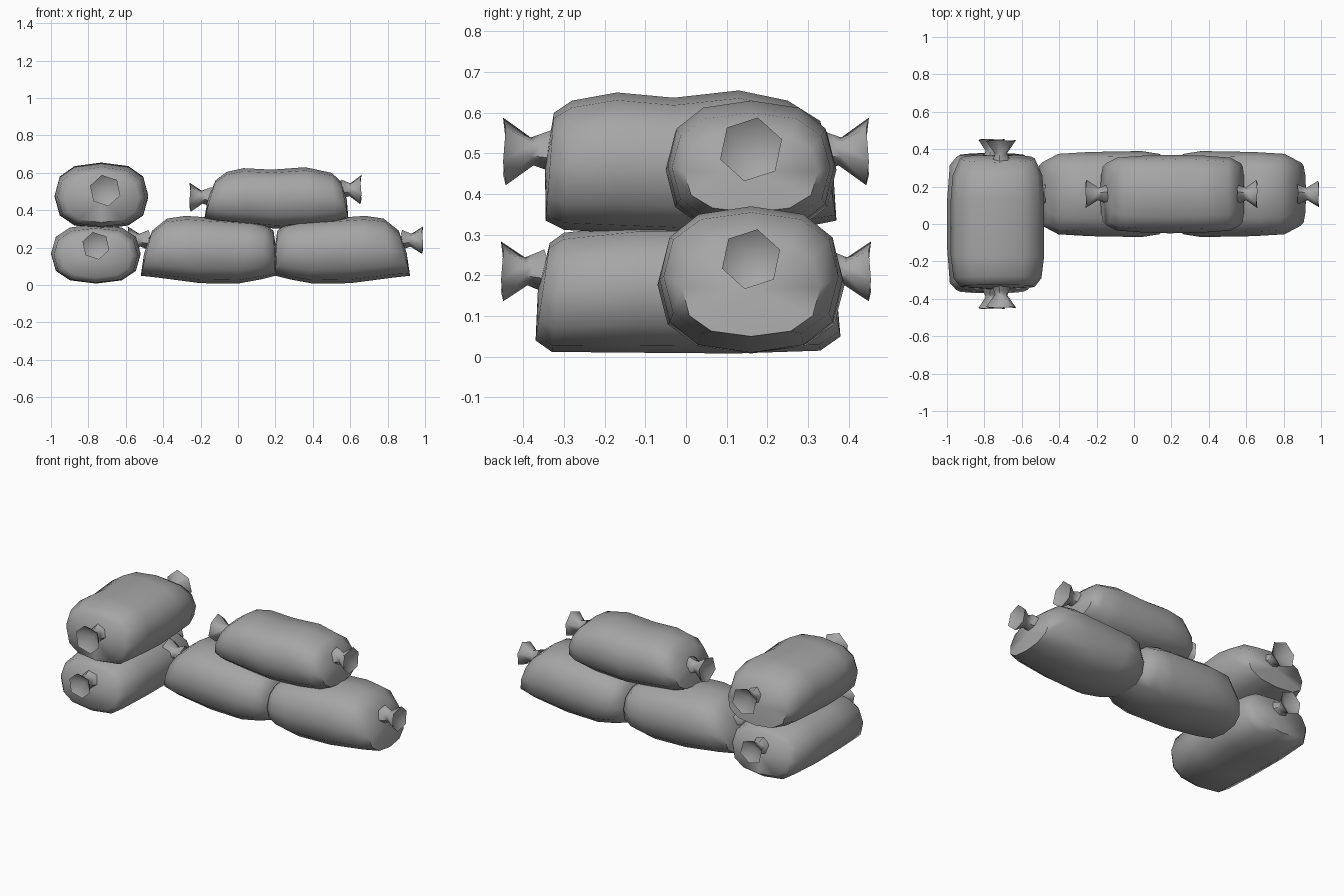
import bpy, bmesh, math
from mathutils import Matrix, Vector

if "Cube" in bpy.data.objects:
    bpy.data.objects.remove(bpy.data.objects["Cube"], do_unlink=True)

cloth = bpy.data.materials.new("grey_cloth")
cloth.use_nodes = True
grey = (0.38, 0.38, 0.38, 1)
cloth.diffuse_color = grey
cloth.node_tree.nodes["Principled BSDF"].inputs["Base Color"].default_value = grey


def finish(bm, name, matrix):
    bm.transform(matrix)
    bmesh.ops.recalc_face_normals(bm, faces=bm.faces)
    mesh = bpy.data.meshes.new(name)
    bm.to_mesh(mesh)
    bm.free()
    mesh.materials.append(cloth)
    ob = bpy.data.objects.new(name, mesh)
    bpy.context.collection.objects.link(ob)
    bpy.ops.object.select_all(action='DESELECT')
    ob.select_set(True)
    bpy.context.view_layer.objects.active = ob
    bpy.ops.object.shade_smooth_by_angle(angle=math.radians(60))


def bridge(bm, rings):
    for a, b in zip(rings, rings[1:]):
        n = len(a)
        for i in range(n):
            bm.faces.new((a[i], a[(i + 1) % n], b[(i + 1) % n], b[i]))


def fan(bm, ring, offset=0.0):
    # close a ring with a centre point pushed along x
    centre = sum((v.co for v in ring), Vector()) / len(ring)
    tip = bm.verts.new(centre + Vector((offset, 0, 0)))
    for i, v in enumerate(ring):
        bm.faces.new((v, ring[(i + 1) % len(ring)], tip))


def power(v, p=0.8):
    return math.copysign(abs(v) ** p, v)


def bag(name, sections, matrix, sides=12):
    # section: x at bottom, x at top, half width, bottom z, top z
    bm = bmesh.new()
    rings = []
    for xb, xt, w, zb, zt in sections:
        ring = []
        for i in range(sides):
            a = math.tau * i / sides
            t = 0.5 + 0.5 * power(math.sin(a))
            ring.append(bm.verts.new((xb + (xt - xb) * t, w * power(math.cos(a)),
                                      zb + (zt - zb) * t)))
        rings.append(ring)
    bridge(bm, rings)
    fan(bm, rings[0], -0.012)
    fan(bm, rings[-1], 0.012)
    finish(bm, name, matrix)


def tie(name, start, end, y, z, r, matrix):
    # gathered neck flaring out to a hollow, six-sided mouth
    bm = bmesh.new()
    d = end - start
    profile = [(-0.15, 0.055), (0.1, 0.045), (0.35, 0.035), (0.97, r)]
    rings = []
    for t, rad in profile:
        rings.append([bm.verts.new((start + d * (t + (0.03 if i % 2 else -0.03)),
                                    y + rad * math.cos(math.tau * (i + 0.3) / 6),
                                    z + rad * math.sin(math.tau * (i + 0.3) / 6)))
                      for i in range(6)])
    bridge(bm, rings)
    fan(bm, rings[-1], -0.5 * d)
    finish(bm, name, matrix)


# lower row: one bag and its mirror image, meeting end to end
row = [(-.52, -.46, .17, .05, .29), (-.43, -.38, .215, .04, .355),
       (-.2, -.28, .225, .01, .37), (0, .08, .23, .008, .345),
       (.12, .15, .215, .03, .325), (.2, .19, .17, .05, .29)]
place = Matrix.Translation((0, .16, 0))
flip = Matrix.Translation((.4, .16, 0)) @ Matrix.Diagonal((-1, 1, 1, 1))
for side, m in (("right", place), ("left", flip)):
    bag("lower_bag_" + side, row, m)
    tie("lower_tie_" + side, -.49, -.59, 0, .24, .075, m)

# bag resting on the lower row
bag("upper_bag", [(-.18, -.12, .165, .355, .56), (-.12, -.06, .195, .335, .605),
                  (.06, .03, .205, .315, .625), (.2, .18, .21, .302, .617),
                  (.4, .36, .205, .308, .63), (.53, .5, .195, .33, .6),
                  (.59, .55, .165, .355, .555)], place)
tie("upper_tie_right", -.155, -.26, 0, .47, .08, place)
tie("upper_tie_left", .565, .66, 0, .51, .08, place)

# crossing stack: local x runs front to back
quarter = Matrix.Rotation(math.pi / 2, 4, 'Z')
lower = Matrix.Translation((-.76, 0, 0)) @ quarter
upper = Matrix.Translation((-.73, 0, 0)) @ quarter
bag("stack_bag_lower", [(-.37, -.335, .19, .04, .28), (-.33, -.3, .225, .012, .305),
                        (-.12, -.12, .24, .01, .325), (.12, .12, .24, .008, .325),
                        (.33, .3, .225, .015, .305), (.38, .335, .19, .05, .28)], lower)
bag("stack_bag_upper", [(-.345, -.325, .2, .335, .6), (-.3, -.28, .235, .312, .63),
                        (-.17, -.17, .25, .305, .65), (-.03, -.03, .25, .3, .637),
                        (.13, .13, .25, .305, .655), (.27, .25, .24, .315, .63),
                        (.37, .33, .2, .335, .58)], upper)
for side, s in (("front", -1), ("back", 1)):
    tie("stack_lower_tie_" + side, s * .36, s * .455, 0, .21, .075, lower)
    tie("stack_upper_tie_" + side, s * .34, s * .45, -.02, .505, .085, upper)
